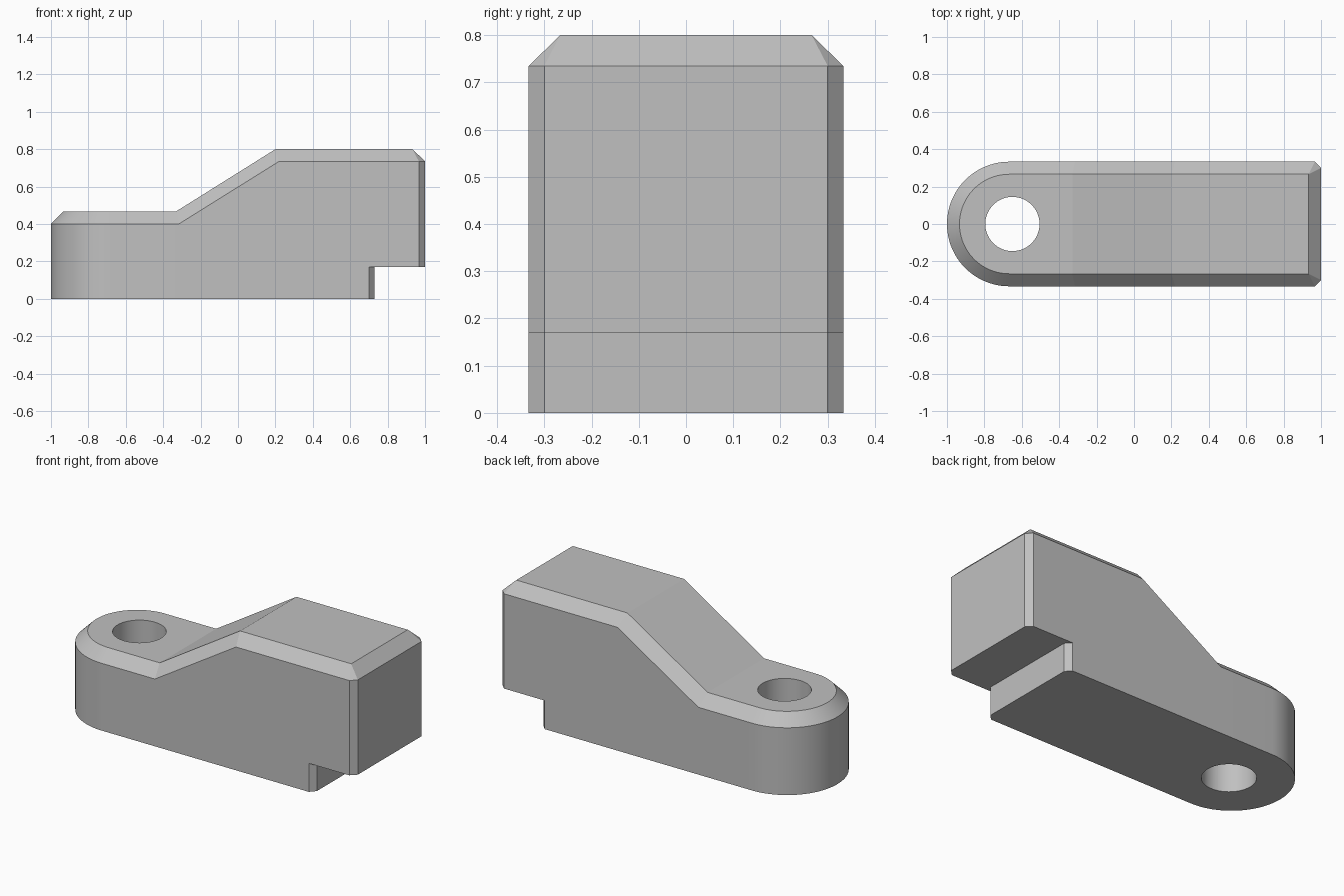
import bpy, bmesh, math

cube = bpy.data.objects.get("Cube")
if cube:
    bpy.data.objects.remove(cube, do_unlink=True)

R, BEVEL = 0.333, 0.067        # half width, top bevel
LOW, HIGH = 0.468, 0.8         # top heights of the two levels
ARC_X, STEPS = -0.667, 48      # centre of the rounded end

grey = bpy.data.materials.new("light grey")
grey.use_nodes = True
colour = (0.53, 0.53, 0.53, 1)
grey.diffuse_color = colour
grey.node_tree.nodes["Principled BSDF"].inputs["Base Color"].default_value = colour


def make_object(name, bm):
    bmesh.ops.recalc_face_normals(bm, faces=bm.faces)
    mesh = bpy.data.meshes.new(name)
    bm.to_mesh(mesh)
    bm.free()
    mesh.materials.append(grey)
    obj = bpy.data.objects.new(name, mesh)
    bpy.context.collection.objects.link(obj)
    return obj


def prism(name, outline, bottom, top):
    bm = bmesh.new()
    face = bm.faces.new([bm.verts.new((x, y, bottom)) for x, y in outline])
    moved = bmesh.ops.extrude_face_region(bm, geom=[face])["geom"]
    verts = [v for v in moved if isinstance(v, bmesh.types.BMVert)]
    bmesh.ops.translate(bm, verts=verts, vec=(0, 0, top - bottom))
    return make_object(name, bm)


def arc(radius, x0, steps, start, sweep):
    angles = [start + sweep * i / steps for i in range(steps + 1)]
    return [(x0 + radius * math.cos(a), radius * math.sin(a)) for a in angles]


# Outer and inner plan outlines: front side, square end, back side, round end
back = [(1, 0.3), (0.967, R), (0.22, R), (-0.315, R)]
rim = [(x, -y) for x, y in reversed(back)] + back
rim_z = [LOW - BEVEL] + [HIGH - 0.065] * 6 + [LOW - BEVEL]
inner = R - BEVEL
top_back = [(0.933, inner), (0.933, inner), (0.2, inner), (-0.33, inner)]
top = [(x, -y) for x, y in reversed(top_back)] + top_back
top_z = [LOW] + [HIGH] * 6 + [LOW]
rim += arc(R, ARC_X, STEPS, math.pi / 2, math.pi)
top += arc(inner, ARC_X, STEPS, math.pi / 2, math.pi)
rim_z += [LOW - BEVEL] * (STEPS + 1)
top_z += [LOW] * (STEPS + 1)

# Main body: walls, bevel strip, then the three top faces
bm = bmesh.new()
base_ring = [bm.verts.new((x, y, 0)) for x, y in rim]
rim_ring = [bm.verts.new((x, y, z)) for (x, y), z in zip(rim, rim_z)]
top_ring = [bm.verts.new((x, y, z)) for (x, y), z in zip(top, top_z)]
bm.faces.new(base_ring)
count = len(rim)
for lower, upper in ((base_ring, rim_ring), (rim_ring, top_ring)):
    for i in range(count):
        j = (i + 1) % count
        if upper is top_ring and (upper[i].co - upper[j].co).length < 1e-5:
            bm.faces.new((lower[i], lower[j], upper[j]))
            upper[i].co = upper[j].co
        else:
            bm.faces.new((lower[i], lower[j], upper[j], upper[i]))
bm.faces.new(top_ring[1:7])
bm.faces.new((top_ring[0], top_ring[1], top_ring[6], top_ring[7]))
bm.faces.new([top_ring[0]] + top_ring[7:])
bmesh.ops.remove_doubles(bm, verts=bm.verts, dist=1e-4)
body = make_object("clamp_body", bm)

# Cutters: round bolt hole, and the step under the square end
hole = prism("bolt_hole_cutter", arc(0.145, -0.65, 63, 0, math.tau * 63 / 64), -0.1, 1)
side = [(1.1, 0.4), (0.7, 0.4), (0.7, R), (0.73, 0.3)]
step = prism("step_cutter", side + [(x, -y) for x, y in reversed(side)], -0.1, 0.17)

bpy.context.view_layer.objects.active = body
body.select_set(True)
for cutter in (hole, step):
    mod = body.modifiers.new(cutter.name, "BOOLEAN")
    mod.operation, mod.solver, mod.object = "DIFFERENCE", "EXACT", cutter
    bpy.ops.object.modifier_apply(modifier=mod.name)
    bpy.data.objects.remove(cutter, do_unlink=True)

bpy.ops.object.shade_smooth_by_angle(angle=math.radians(20))
